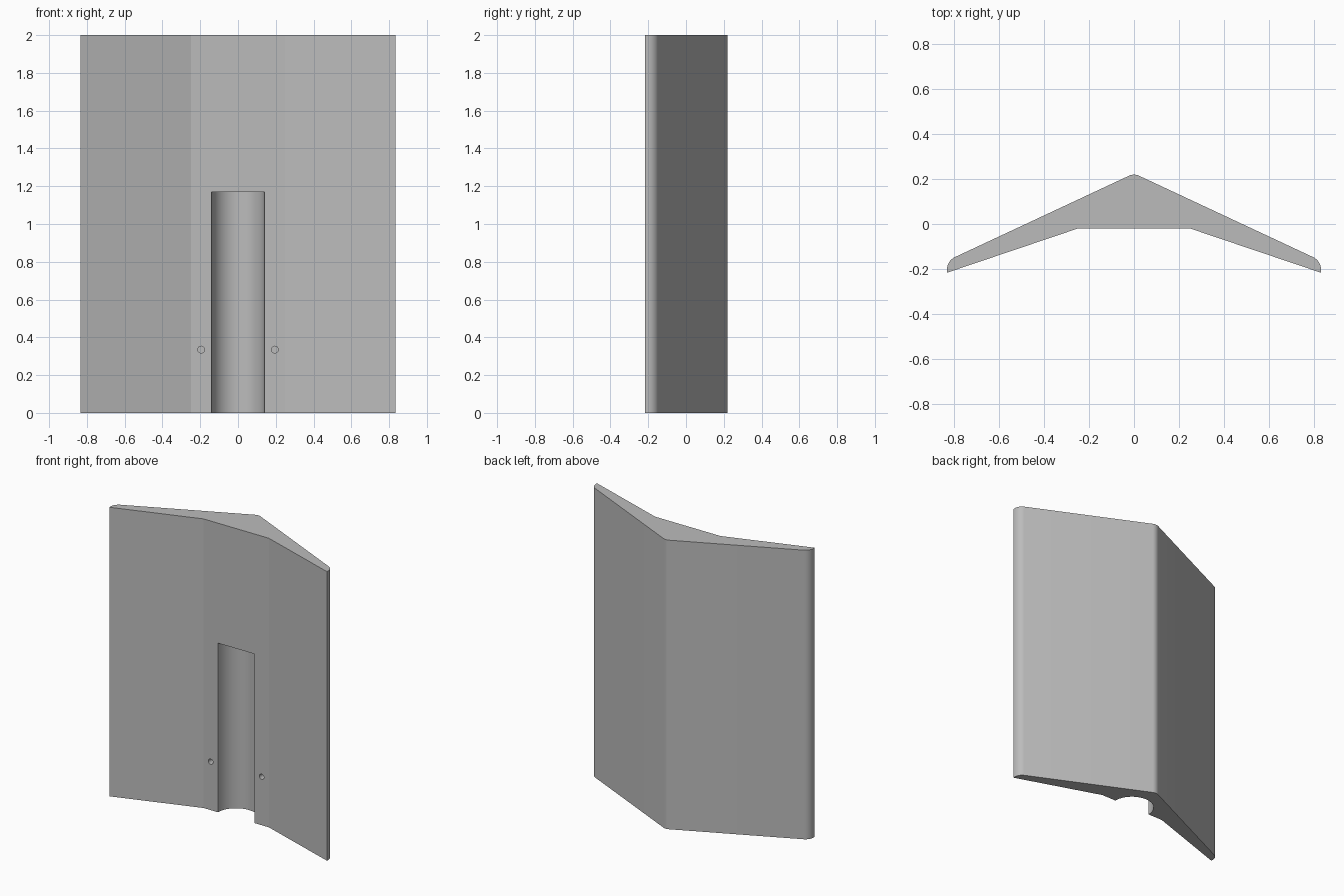
import bpy
import bmesh
from math import sin, cos, radians
from mathutils import Matrix

cube = bpy.data.objects.get("Cube")
if cube:
    bpy.data.objects.remove(cube)

HEIGHT = 2.0
SWEEP = 25  # slope of the rear faces in degrees

grey = bpy.data.materials.new("mid_grey")
grey.use_nodes = True
colour = (0.5, 0.5, 0.5, 1)
grey.diffuse_color = colour
grey.node_tree.nodes["Principled BSDF"].inputs["Base Color"].default_value = colour


def arc(cx, cy, r, start, end, steps):
    """Points on an arc, angles in degrees from +x."""
    angles = [radians(start + (end - start) * i / steps) for i in range(steps + 1)]
    return [(cx + r * cos(a), cy + r * sin(a)) for a in angles]


def make_object(name, bm):
    bmesh.ops.recalc_face_normals(bm, faces=bm.faces)
    mesh = bpy.data.meshes.new(name)
    bm.to_mesh(mesh)
    bm.free()
    mesh.materials.append(grey)
    obj = bpy.data.objects.new(name, mesh)
    bpy.context.collection.objects.link(obj)
    return obj


def cutter(name, r, length, sides, matrix):
    bm = bmesh.new()
    bmesh.ops.create_cone(bm, cap_ends=True, segments=sides, radius1=r, radius2=r,
                          depth=length, matrix=matrix)
    obj = make_object(name, bm)
    obj.hide_render = True
    return obj


# Swept body: half outline with rounded tip and rear ridge, mirrored and extruded
half = [(0.25, -0.02), (0.833, -0.217)]
half += arc(0.773, -0.202, 0.06, 0, 90 - SWEEP, 8)
half += arc(0, 0.167, 0.053, 90 - SWEEP, 90, 4)
outline = half + [(-x, y) for x, y in reversed(half[:-1])]

bm = bmesh.new()
base = bm.faces.new([bm.verts.new((x, y, 0)) for x, y in outline])
top = bmesh.ops.extrude_face_region(bm, geom=[base])["geom"]
bmesh.ops.translate(bm, vec=(0, 0, HEIGHT),
                    verts=[v for v in top if isinstance(v, bmesh.types.BMVert)])
body = make_object("swept_body", bm)

# Half-round channel in the front and a small pin hole on each side of it
cutters = [cutter("channel_cutter", 0.14, 1.37, 64,
                  Matrix.Translation((0, -0.021, 0.485)))]
for side, x in (("left", 0.195), ("right", -0.195)):
    place = Matrix.Translation((x, -0.02, 0.335)) @ Matrix.Rotation(radians(90), 4, "X")
    cutters.append(cutter(side + "_pin_hole_cutter", 0.018, 0.12, 32, place))

bpy.ops.object.select_all(action="DESELECT")
body.select_set(True)
bpy.context.view_layer.objects.active = body
for tool in cutters:
    mod = body.modifiers.new(tool.name, "BOOLEAN")
    mod.operation = "DIFFERENCE"
    mod.solver = "EXACT"
    mod.object = tool
    bpy.ops.object.modifier_apply(modifier=mod.name)
    bpy.data.objects.remove(tool)

# Smooth the rounded areas, keep the real edges crisp
bpy.ops.object.shade_smooth_by_angle(angle=radians(16))
